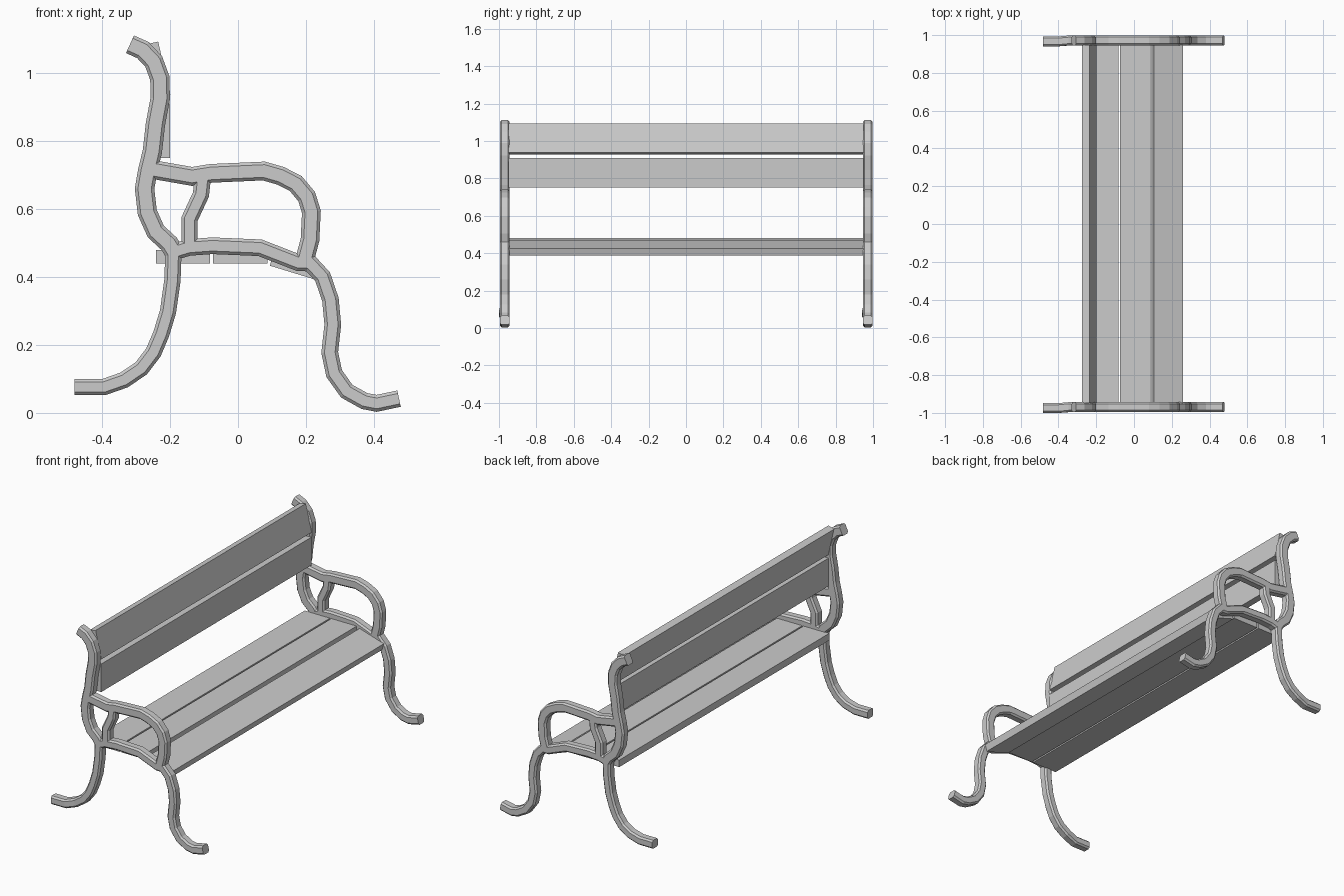
import bpy, bmesh
from math import radians
from mathutils import Vector

if "Cube" in bpy.data.objects:
    bpy.data.objects.remove(bpy.data.objects["Cube"])

HALF_Y = 0.026      # half depth of the cast frame bars
CHAMFER = 0.009


def bar(name, pts, width, y0, foot_shift=0.0):
    """Sweep a chamfered rectangle along a polyline in the xz plane with mitred joints."""
    p = [Vector(q) for q in pts]
    h, d, c = width / 2, HALF_Y, CHAMFER
    section = [(h, d - c), (h - c, d), (c - h, d), (-h, d - c),
               (-h, c - d), (c - h, -d), (h - c, -d), (h, c - d)]
    bm = bmesh.new()
    rings = []
    for i, q in enumerate(p):
        a = (q - p[i - 1]).normalized() if i else (p[1] - q).normalized()
        b = (p[i + 1] - q).normalized() if i < len(p) - 1 else a
        t = (a + b).normalized()
        n = Vector((-t.y, t.x)) / max(t.dot(a), 0.6)
        shift = foot_shift if q.x < -0.38 else 0.0
        rings.append([bm.verts.new((q.x + n.x * u, y0 + v + shift, q.y + n.y * u))
                      for u, v in section])
    for r, s in zip(rings, rings[1:]):
        for k in range(8):
            m = (k + 1) % 8
            bm.faces.new((r[k], r[m], s[m], s[k]))
    bm.faces.new(rings[0])
    bm.faces.new(rings[-1])
    bmesh.ops.recalc_face_normals(bm, faces=bm.faces)
    mesh = bpy.data.meshes.new(name)
    bm.to_mesh(mesh)
    bm.free()
    obj = bpy.data.objects.new(name, mesh)
    bpy.context.collection.objects.link(obj)


def slat(name, x, z, size_x, size_z, tilt=0):
    bpy.ops.mesh.primitive_cube_add(size=1, location=(x, 0, z))
    o = bpy.context.object
    o.name = name
    o.scale = (size_x, 1.896, size_z)
    o.rotation_euler.y = radians(tilt)


# Centre lines of the side frame, as (x, z)
back_leg = [(-.482, .076), (-.395, .076), (-.335, .097), (-.285, .131), (-.249, .178),
            (-.226, .232), (-.206, .298), (-.193, .39), (-.19, .475)]
back_post = [(-.185, .468), (-.203, .498), (-.242, .534), (-.267, .59), (-.275, .66),
             (-.266, .712), (-.252, .77), (-.243, .85), (-.229, .925), (-.23, .985),
             (-.248, 1.034), (-.28, 1.068), (-.318, 1.085)]
armrest = [(-.255, .717), (-.135, .696), (-.08, .705), (.076, .712), (.125, .698),
           (.17, .675), (.202, .637), (.216, .592), (.212, .51), (.195, .445)]
seat_rail_and_front_leg = [(-.195, .472), (-.145, .487), (-.076, .492), (.065, .486),
                           (.142, .456), (.178, .442), (.212, .441), (.249, .401),
                           (.272, .334), (.279, .26), (.27, .178), (.283, .116),
                           (.32, .064), (.372, .035), (.408, .028), (.474, .042)]
strut = [(-.104, .69), (-.109, .643), (-.143, .57), (-.143, .49)]

# Two identical side frames
for side, y in (("left", -0.969), ("right", 0.972)):
    bar(side + "_back_leg", back_leg, .048, y, -0.005)
    bar(side + "_back_post", back_post, .057, y)
    bar(side + "_armrest", armrest, .055, y)
    bar(side + "_seat_rail_and_front_leg", seat_rail_and_front_leg, .049, y)
    bar(side + "_armrest_strut", strut, .048, y)

# Seat boards
slat("seat_slat_back", -.162, .46, .16, .04)
slat("seat_slat_middle", .007, .46, .16, .04)
slat("seat_slat_front", .176, .429, .16, .04, 17)

# Backrest boards
slat("backrest_slat_lower", -.22, .83, .04, .16)
slat("backrest_slat_upper", -.2365, 1.0105, .04, .16, -13)
